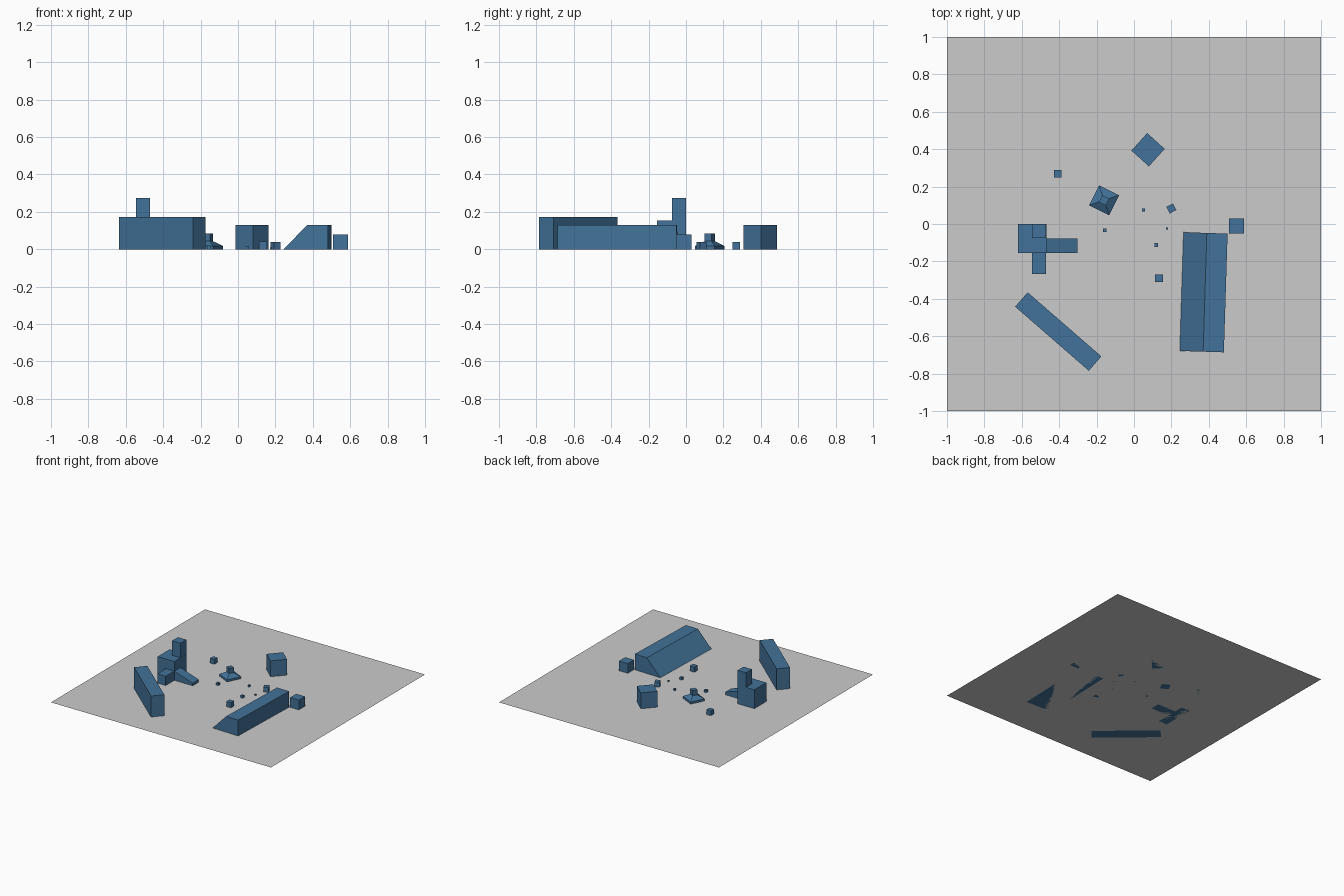
import bpy, bmesh
from math import radians

if "Cube" in bpy.data.objects:
    bpy.data.objects.remove(bpy.data.objects["Cube"])

blue = bpy.data.materials.new("blue")
blue.diffuse_color = (0.055, 0.17, 0.32, 1)
blue.use_nodes = True
blue.node_tree.nodes["Principled BSDF"].inputs["Base Color"].default_value = blue.diffuse_color


def finish(name, bm, loc, angle=0, mat=blue):
    bmesh.ops.recalc_face_normals(bm, faces=bm.faces)
    mesh = bpy.data.meshes.new(name)
    bm.to_mesh(mesh)
    bm.free()
    ob = bpy.data.objects.new(name, mesh)
    ob.location = loc
    ob.rotation_euler.z = radians(angle)
    if mat:
        mesh.materials.append(mat)
    bpy.context.collection.objects.link(ob)
    return ob


def box(name, x, y, sx, sy, h, angle=0, z=0, taper=1):
    """Box standing on z; taper scales the top face."""
    bm = bmesh.new()
    bmesh.ops.create_cube(bm, size=1)
    for v in bm.verts:
        t = taper if v.co.z > 0 else 1
        v.co = (v.co.x * sx * t, v.co.y * sy * t, (v.co.z + 0.5) * h)
    return finish(name, bm, (x, y, z), angle)


def prism(name, profile, x, y, depth, angle=0):
    """XZ profile extruded along y, centred on y."""
    bm = bmesh.new()
    face = bm.faces.new([bm.verts.new((px, -depth / 2, pz)) for px, pz in profile])
    ext = bmesh.ops.extrude_face_region(bm, geom=[face])["geom"]
    bmesh.ops.translate(bm, vec=(0, depth, 0),
                        verts=[g for g in ext if isinstance(g, bmesh.types.BMVert)])
    return finish(name, bm, (x, y, 0), angle)


# Ground sheet
bm = bmesh.new()
bmesh.ops.create_grid(bm, x_segments=1, y_segments=1, size=1)
finish("ground_sheet", bm, (0, 0, 0), mat=None)

# Long slab block
box("long_block", -0.405, -0.575, 0.522, 0.102, 0.173, -41)

# Tower building with low annex and sloping wing
box("building_body", -0.545, -0.0775, 0.152, 0.155, 0.155)
box("building_tower", -0.508, -0.038, 0.076, 0.076, 0.275)
box("building_annex", -0.508, -0.21, 0.076, 0.114, 0.076)
prism("building_ramp", [(0, 0), (0.167, 0), (0.167, 0.022), (0, 0.076)],
      -0.47, -0.116, 0.078)

# Long shed with one sloping side
prism("sloped_shed", [(-0.118, 0), (0.118, 0), (0.118, 0.13), (0.007, 0.13)],
      0.3725, -0.365, 0.635, -1.8)

# Stepped monument: slab, sloping roof, top block
mx, my, ma = -0.16, 0.127, -26.5
box("monument_slab", mx, my, 0.119, 0.119, 0.017, ma)
box("monument_slope", mx, my, 0.119, 0.119, 0.026, ma, 0.017, 0.34)
box("monument_top", mx, my, 0.04, 0.04, 0.042, ma, 0.043)

# Large rotated block
box("rotated_block", 0.075, 0.397, 0.126, 0.126, 0.13, -42)

# Scattered cubes: x, y, size, angle
for i, (x, y, s, a) in enumerate([
        (0.548, -0.01, 0.08, 0), (-0.408, 0.268, 0.04, 0),
        (0.133, -0.29, 0.042, 0), (0.2, 0.083, 0.04, 27),
        (-0.157, -0.034, 0.02, 0), (0.119, -0.112, 0.02, 0),
        (0.05, 0.075, 0.015, 0), (0.176, -0.025, 0.01, 0)]):
    box(f"small_cube_{i + 1}", x, y, s, s, s, a)
